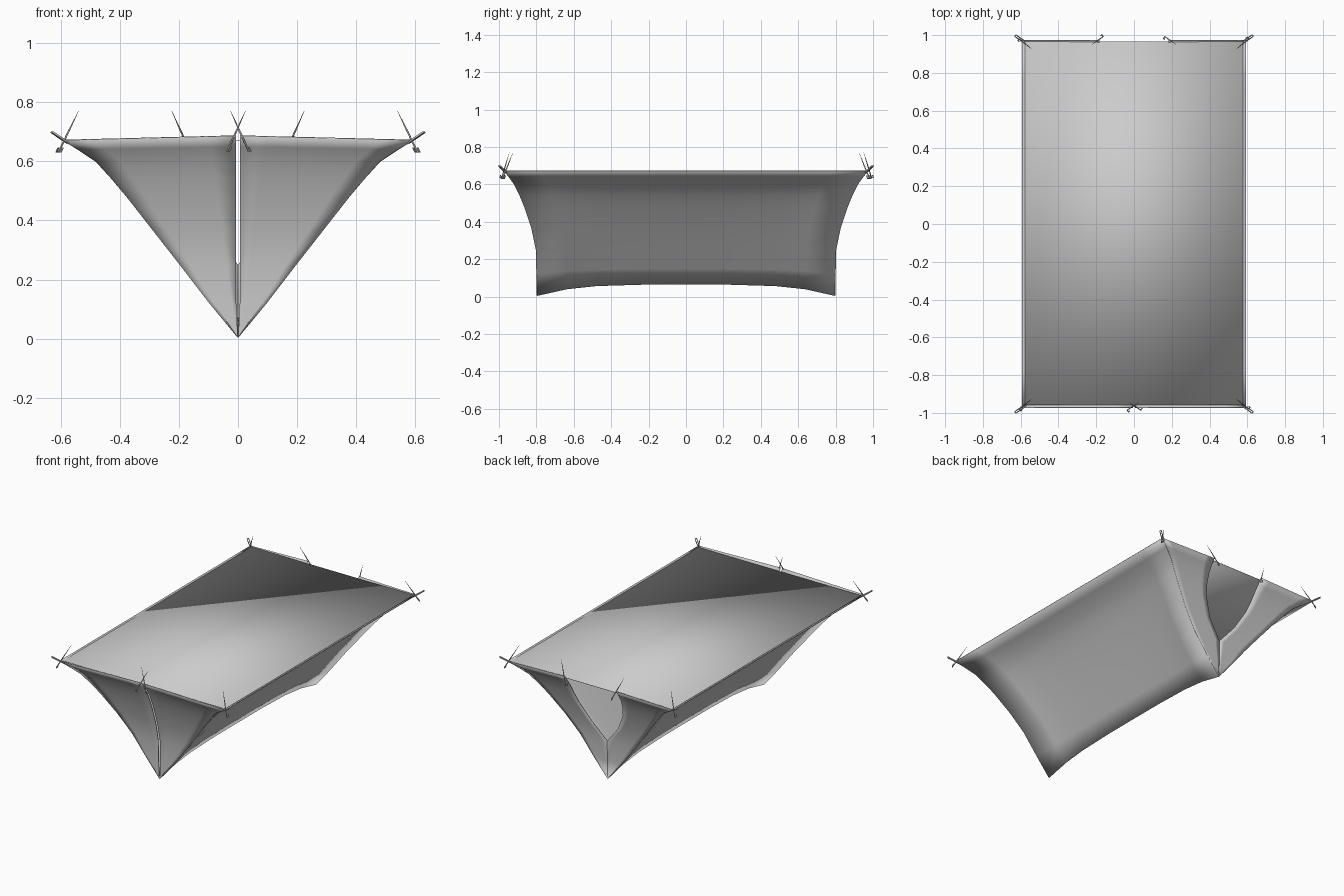
import bpy
from mathutils import Vector

if "Cube" in bpy.data.objects:
    bpy.data.objects.remove(bpy.data.objects["Cube"])

# Corner seam of the upside-down tent, ridge end to floor corner: (x, y, z)
SEAM = [(0, .797, .005), (.095, .798, .12), (.195, .801, .25), (.285, .825, .365),
        (.375, .863, .48), (.43, .89, .545), (.48, .918, .60), (.54, .947, .64), (.592, .973, .672)]
SAG_X = [0, .025, .042, .045, .043, .036, .026, .01, 0]
SAG_Z = [.06, .03, .01, 0, 0, 0, 0, 0, 0]


def finish(ob, angle=0.9):
    bpy.context.view_layer.objects.active = ob
    bpy.ops.object.select_all(action='DESELECT')
    ob.select_set(True)
    bpy.ops.object.shade_smooth_by_angle(angle=angle)


def sheet(name, rows, thickness=.004):
    n = len(rows[0])
    verts = [p for r in rows for p in r]
    faces = [(i * n + j, i * n + j + 1, (i + 1) * n + j + 1, (i + 1) * n + j)
             for i in range(len(rows) - 1) for j in range(n - 1)]
    me = bpy.data.meshes.new(name)
    me.from_pydata(verts, [], faces)
    ob = bpy.data.objects.new(name, me)
    bpy.context.collection.objects.link(ob)
    if thickness:
        mod = ob.modifiers.new("cloth", 'SOLIDIFY')
        mod.thickness = thickness
        mod.offset = 0
    finish(ob)
    return ob


def wire(name, pts, radii):
    cu = bpy.data.curves.new(name, 'CURVE')
    cu.dimensions = '3D'
    cu.bevel_depth = 1
    cu.bevel_resolution = 1
    cu.use_fill_caps = True
    sp = cu.splines.new('POLY')
    sp.points.add(len(pts) - 1)
    for p, co, r in zip(sp.points, pts, radii):
        p.co = (*co, 1)
        p.radius = r
    ob = bpy.data.objects.new(name, cu)
    bpy.context.collection.objects.link(ob)
    return ob


def peg(name, head, tip):
    # Pointed stake with a short hook at its head
    h, t = Vector(head), Vector(tip)
    side = (t - h).cross(Vector((0, 0, 1))).normalized() * .012
    wire(name, [h + side + (t - h) * .1, h + side, h, h.lerp(t, .5), t],
         [.003, .003, .0035, .003, .0005])


def loop(name, a, b):
    # Flat fabric loop held by a peg
    a, b = Vector(a), Vector(b)
    s = (b - a).cross(Vector((0, 0, 1))).normalized() * .005
    wire(name, [a + s, b + s, b - s, a - s], [.0035] * 4)


# Sloping side walls, sagging between the end seams
STEPS = [-1, -.8, -.6, -.3, 0, .3, .6, .8, 1]
for sx, side in ((-1, "left"), (1, "right")):
    rows = []
    for (x, y, z), dx, dz in zip(SEAM, SAG_X, SAG_Z):
        rows.append([(sx * (x - dx * (1 - s ** 4)), s * y, z + dz * (1 - abs(s) ** 4))
                     for s in STEPS])
    sheet(side + "_wall", rows)

    # End panels: front has a narrow slit, back has an open doorway
    front = [.001, .006, .006, .006, .006, .006, .006, .006, .006]
    back = [0, 0, 0, .095, .155, .172, .18, .183, .183]
    for sy, end, inner in ((-1, "front", front), (1, "back", back)):
        rows = []
        for (x, y, z), i in zip(SEAM, inner):
            row = []
            for k in range(7):
                f = k / 6
                px = i + (max(x, i) - i) * f
                lift = .015 * max(0, (z - .55) / .122) * (1 - px / .592)
                row.append((sx * px, sy * y, z + lift))
            rows.append(row)
        sheet(f"{end}_{side}_flap", rows)

        # Corner peg and loop
        peg(f"{end}_{side}_peg", (sx * .607, sy * .98, .632), (sx * .54, sy * .925, .77))
        loop(f"{end}_{side}_loop", (sx * .575, sy * .96, .662), (sx * .628, sy * .997, .698))

    # Door pegs
    peg(side + "_front_door_peg", (sx * .036, -.985, .635), (-sx * .025, -.945, .77))
    peg(side + "_back_door_peg", (sx * .163, .992, .635), (sx * .224, .95, .77))

# Ground sheet, upward because the tent rests on its ridge
sheet("floor", [[(-.578, -.957, .67), (.578, -.957, .67)],
                [(-.578, .965, .67), (.578, .965, .67)]], .002)
